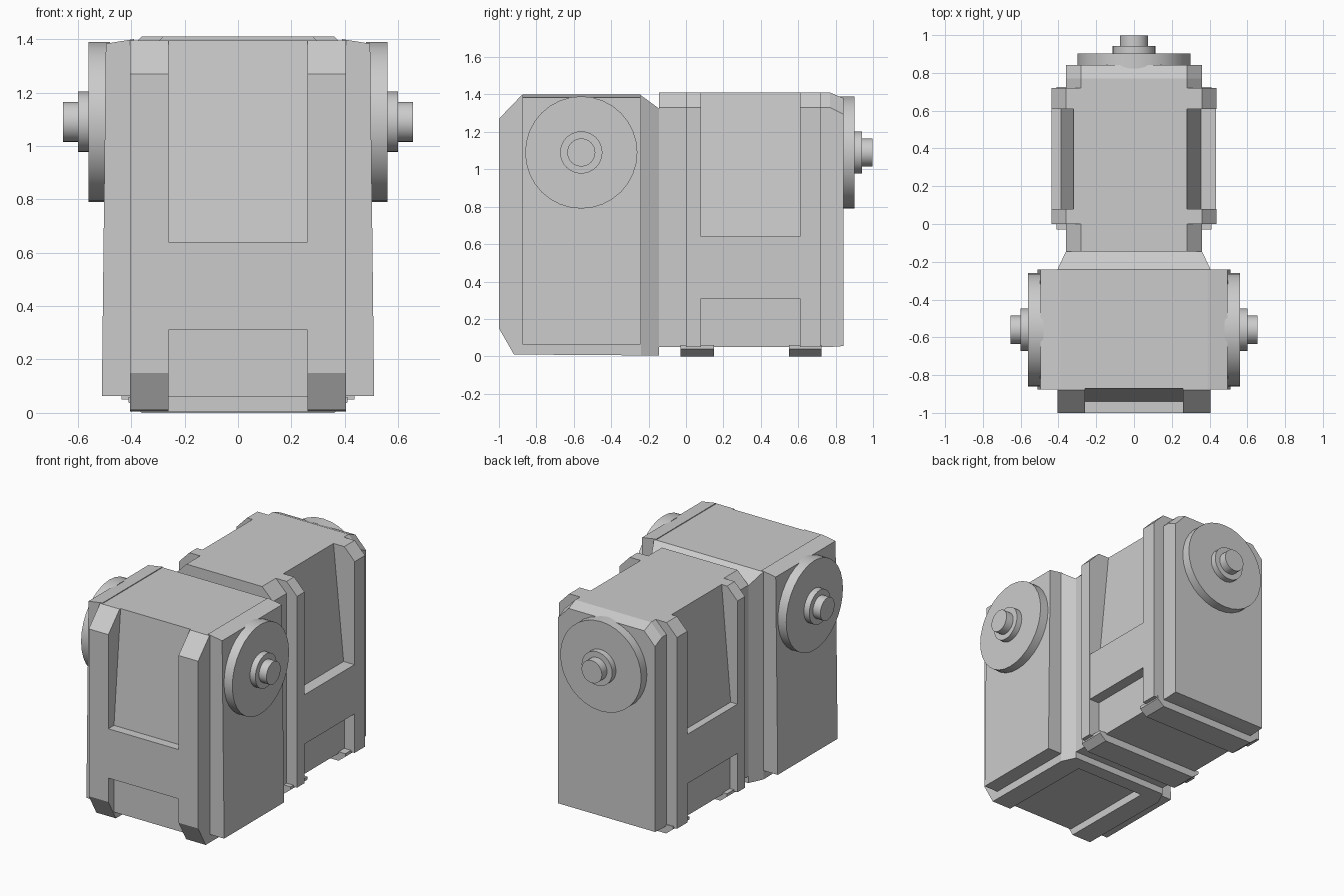
import bpy, bmesh, math
from mathutils import Matrix, Vector

cube = bpy.data.objects.get("Cube")
if cube:
    bpy.data.objects.remove(cube, do_unlink=True)

grey = bpy.data.materials.new("plain_grey")
grey.use_nodes = True
grey.diffuse_color = (0.6, 0.6, 0.6, 1)
grey.node_tree.nodes["Principled BSDF"].inputs["Base Color"].default_value = (0.6, 0.6, 0.6, 1)


def finish(name, bm):
    bmesh.ops.recalc_face_normals(bm, faces=bm.faces)
    mesh = bpy.data.meshes.new(name)
    bm.to_mesh(mesh)
    bm.free()
    mesh.materials.append(grey)
    obj = bpy.data.objects.new(name, mesh)
    bpy.context.collection.objects.link(obj)
    return obj


def loft(name, ring_a, ring_b):
    """Closed solid between two matching outlines."""
    bm = bmesh.new()
    a = [bm.verts.new(p) for p in ring_a]
    b = [bm.verts.new(p) for p in ring_b]
    bm.faces.new(a)
    bm.faces.new(b)
    n = len(a)
    for i in range(n):
        j = (i + 1) % n
        bm.faces.new((a[i], a[j], b[j], b[i]))
    return finish(name, bm)


def slab_x(name, yz, x0, x1):
    return loft(name, [(x0, y, z) for y, z in yz], [(x1, y, z) for y, z in yz])


def slab_y(name, xz, y0, y1):
    return loft(name, [(x, y0, z) for x, z in xz], [(x, y1, z) for x, z in xz])


def both_sides(half):
    return half + [(-x, z) for x, z in reversed(half)]


def wheel(name, base, axis):
    """Stepped disc, hub and pin along an axis."""
    turn = Vector((0, 0, 1)).rotation_difference(Vector(axis)).to_matrix().to_4x4()
    place = Matrix.Translation(base) @ turn
    for part, radius, start, end in (("disc", 0.3, -0.02, 0.06),
                                     ("hub", 0.113, 0.05, 0.1),
                                     ("pin", 0.075, 0.09, 0.155)):
        bm = bmesh.new()
        bmesh.ops.create_cone(bm, cap_ends=True, segments=32, radius1=radius,
                              radius2=radius, depth=end - start,
                              matrix=place @ Matrix.Translation((0, 0, (start + end) / 2)))
        for f in bm.faces:
            f.smooth = len(f.verts) == 4
        for e in bm.edges:
            e.smooth = all(f.smooth for f in e.link_faces)
        finish(name + "_" + part, bm)


# Front unit: recessed centre between two full-height posts
centre = [(-0.94, 0.06), (-0.94, 0.31), (-1, 0.31), (-1, 0.64), (-0.94, 0.64),
          (-0.87, 1.395), (-0.24, 1.395), (-0.24, 0.06)]
slab_x("front_centre", centre, -0.26, 0.26)
post = [(-1, 0.15), (-0.92, 0.01), (-0.24, 0.005), (-0.24, 1.395), (-0.88, 1.395), (-1, 1.27)]
for side, s in (("left", 1), ("right", -1)):
    slab_x("front_post_" + side, post, s * 0.26, s * 0.405)
    # Side housing leans in slightly towards the top
    housing = [(s * 0.39, 0.063), (s * 0.51, 0.063), (s * 0.495, 1.383), (s * 0.39, 1.4)]
    slab_y("front_housing_" + side, housing, -0.875, -0.242)
    wheel("wheel_" + side, (s * 0.5, -0.56, 1.09), (s, 0, 0))

# Tapered back of the front unit
def plate(w, y, z0, z1):
    return [(-w, y, z0), (w, y, z0), (w, y, z1), (-w, y, z1)]

loft("front_unit_back", plate(0.405, -0.24, 0.005, 1.395), plate(0.36, -0.145, 0.005, 1.325))

# Rear unit: core, posts and recessed side panels
core = both_sides([(0.36, 0.05), (0.36, 1.33), (0.28, 1.41)])
slab_y("rear_neck", core, -0.145, 0.0)
rear_post = both_sides([(0.437, 0.05), (0.437, 1.33), (0.36, 1.41)])
slab_y("rear_post_fore", rear_post, 0.0, 0.08)
slab_y("rear_post_aft", rear_post, 0.61, 0.72)
panel = [(0.36, 0.05), (0.36, 0.31), (0.435, 0.31), (0.435, 0.64), (0.355, 0.64), (0.28, 1.41),
         (-0.32, 1.41), (-0.387, 0.64), (-0.437, 0.64), (-0.437, 0.31), (-0.38, 0.31), (-0.38, 0.05)]
slab_y("rear_panels", panel, 0.08, 0.61)

# End block with a sloped top edge
slab_y("rear_end", core, 0.72, 0.77)
end_face = both_sides([(0.36, 0.055), (0.36, 1.295), (0.28, 1.38)])
loft("rear_end_face", [(x, 0.77, z) for x, z in core], [(x, 0.842, z) for x, z in end_face])
wheel("wheel_rear", (0, 0.842, 1.09), (0, 1, 0))

# Cross skids under the rear unit
skid = both_sides([(0.36, 0.0), (0.41, 0.04), (0.41, 0.06)])
slab_y("skid_fore", skid, -0.03, 0.15)
slab_y("skid_aft", skid, 0.55, 0.725)
